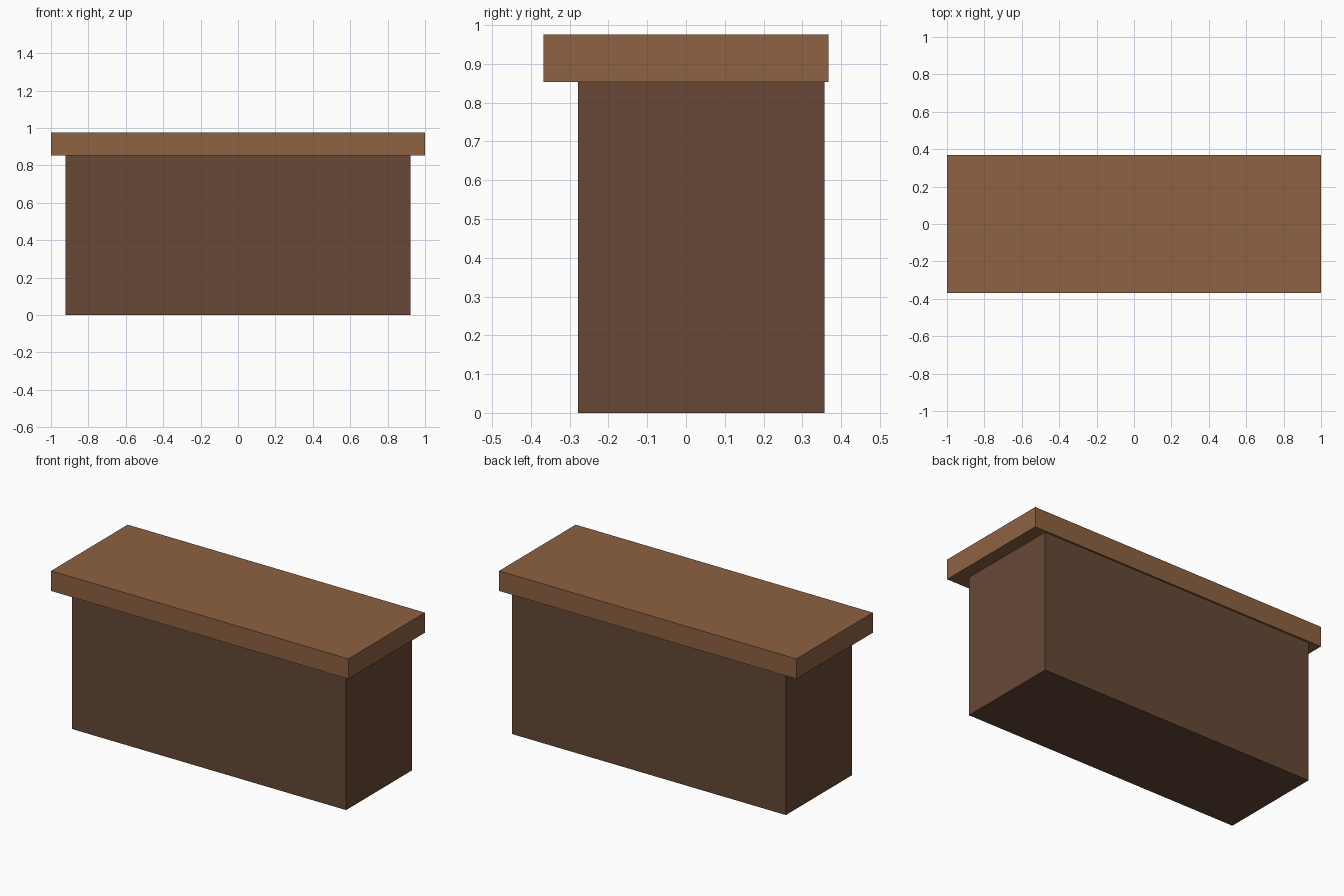
import bpy

if "Cube" in bpy.data.objects:
    bpy.data.objects.remove(bpy.data.objects["Cube"])


def material(name, color):
    mat = bpy.data.materials.new(name)
    mat.diffuse_color = (*color, 1.0)
    mat.use_nodes = True
    mat.node_tree.nodes["Principled BSDF"].inputs["Base Color"].default_value = mat.diffuse_color
    return mat


def box(name, low, high, mat):
    center = [(a + b) / 2 for a, b in zip(low, high)]
    size = [b - a for a, b in zip(low, high)]
    bpy.ops.mesh.primitive_cube_add(size=1, location=center)
    obj = bpy.context.object
    obj.name = name
    obj.scale = size
    bpy.ops.object.transform_apply(location=False, rotation=False, scale=True)
    obj.data.materials.append(mat)
    return obj


dark_wood = material("dark_wood", (0.135, 0.065, 0.037))
light_wood = material("light_wood", (0.27, 0.122, 0.054))

# Counter body, set back further at the front than at the rear
box("counter_body", (-0.922, -0.278, 0.0), (0.922, 0.357, 0.853), dark_wood)

# Overhanging counter top
box("counter_top", (-1.0, -0.368, 0.853), (1.0, 0.368, 0.975), light_wood)
